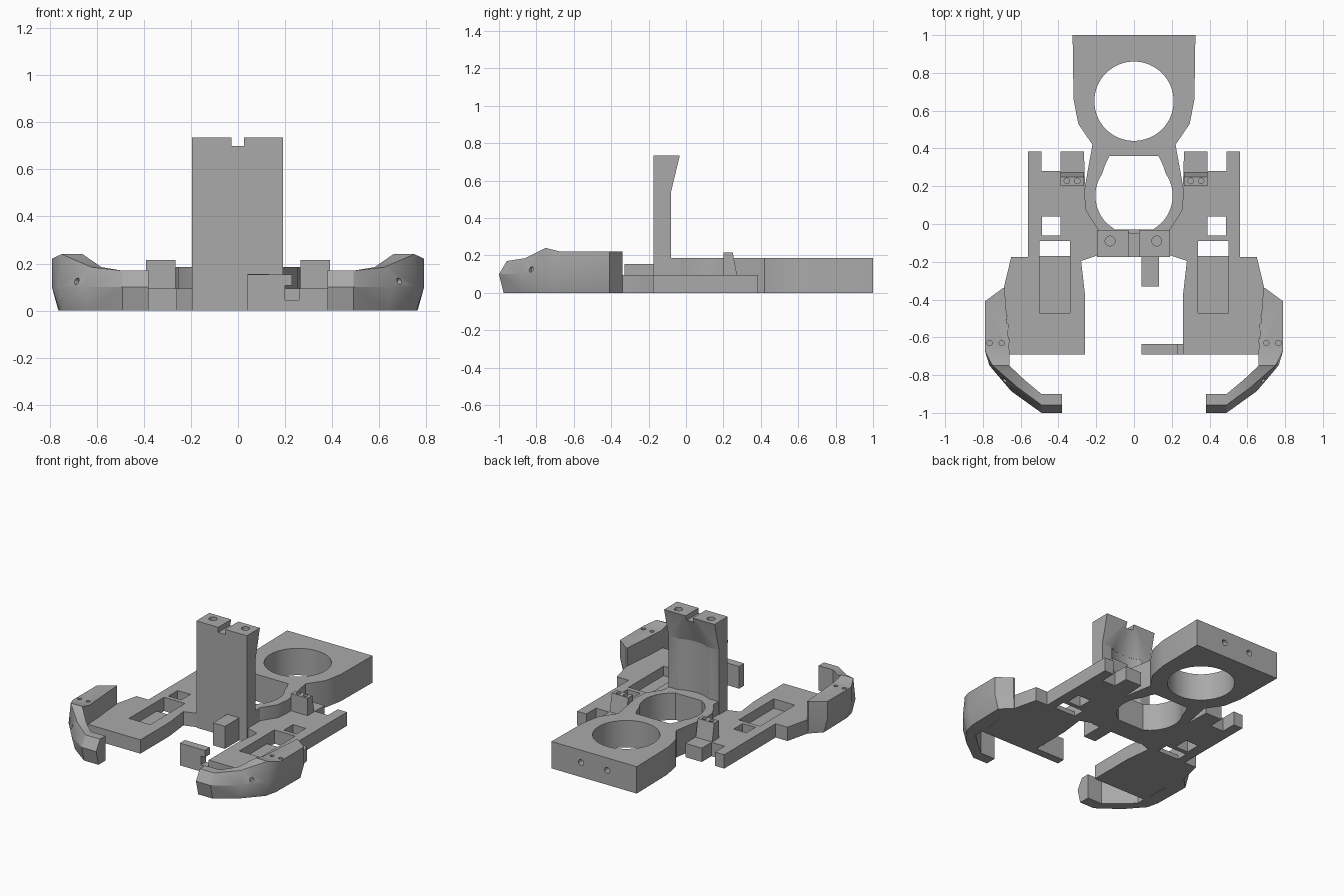
import bpy, bmesh, math
from mathutils import Vector

cube = bpy.data.objects.get("Cube")
if cube:
    bpy.data.objects.remove(cube, do_unlink=True)

grey = bpy.data.materials.new("plain grey")
grey.use_nodes = True
grey.diffuse_color = (0.4, 0.4, 0.4, 1)
grey.node_tree.nodes["Principled BSDF"].inputs["Base Color"].default_value = (0.4, 0.4, 0.4, 1)


def make(name, bm):
    bmesh.ops.recalc_face_normals(bm, faces=bm.faces)
    mesh = bpy.data.meshes.new(name)
    bm.to_mesh(mesh)
    bm.free()
    mesh.materials.append(grey)
    ob = bpy.data.objects.new(name, mesh)
    bpy.context.collection.objects.link(ob)
    return ob


def loft(name, rings):
    """Skin a row of equal-length closed rings and cap both ends."""
    bm = bmesh.new()
    rows = [[bm.verts.new(p) for p in ring] for ring in rings]
    for a, b in zip(rows, rows[1:]):
        for i in range(len(a)):
            j = (i + 1) % len(a)
            bm.faces.new((a[i], a[j], b[j], b[i]))
    bm.faces.new(rows[0])
    bm.faces.new(rows[-1])
    return make(name, bm)


def plate(name, outline, z0, z1):
    return loft(name, [[(x, y, z) for x, y in outline] for z in (z0, z1)])


def side_profile(name, outline, x0, x1):
    return loft(name, [[(x, y, z) for y, z in outline] for x in (x0, x1)])


def box(name, x0, x1, y0, y1, z0, z1):
    return plate(name, [(x0, y0), (x1, y0), (x1, y1), (x0, y1)], z0, z1)


def rod(center, radius, depth, axis=(0, 0, 1), top=None, sides=24):
    bm = bmesh.new()
    bmesh.ops.create_cone(bm, cap_ends=True, segments=sides, radius1=radius,
                          radius2=radius if top is None else top, depth=depth)
    turn = Vector((0, 0, 1)).rotation_difference(Vector(axis)).to_matrix()
    bmesh.ops.rotate(bm, verts=bm.verts, matrix=turn)
    bmesh.ops.translate(bm, verts=bm.verts, vec=center)
    return make("cutter", bm)


def cut(ob, *cutters):
    for c in cutters:
        mod = ob.modifiers.new("cut", "BOOLEAN")
        mod.operation, mod.solver, mod.object = "DIFFERENCE", "EXACT", c
    result = bpy.data.meshes.new_from_object(
        ob.evaluated_get(bpy.context.evaluated_depsgraph_get()))
    ob.modifiers.clear()
    ob.data = result
    for c in cutters:
        bpy.data.objects.remove(c, do_unlink=True)
    for p in result.polygons:
        p.use_smooth = True
    result.set_sharp_from_angle(angle=math.radians(28))


def both(half):
    return half + [(-x, y) for x, y in reversed(half)]


# Long body with two round openings
half = [(0.19, -0.17), (0.19, -0.03), (0.255, 0.07), (0.265, 0.17),
        (0.22, 0.42), (0.295, 0.53), (0.32, 0.66), (0.325, 1.0)]
body = plate("body", both(half), 0, 0.185)
opening = [(0.13, 0.36), (0.15, 0.32)]
for i in range(13):
    a = math.radians(35 - i * 125 / 12)
    opening.append((0.205 * math.cos(a), 0.15 + 0.205 * math.sin(a)))
opening = [p for p in opening if p[1] > -0.03 and p[0] > 0] + [(0.1, -0.03)]
cut(body, plate("cutter", both(opening), -0.1, 0.3),
    rod((0, 0.65, 0.1), 0.21, 0.5, sides=64),
    *[rod((x, 1, 0.1), 0.02, 0.2, (0, 1, 0)) for x in (-0.1, 0.1)])

# Upright tower with a hollowed back, notch and screw holes
tower = side_profile("tower", [(-0.175, 0), (-0.08, 0), (-0.08, 0.54),
                               (-0.033, 0.735), (-0.175, 0.735)], -0.195, 0.19)
cut(tower, box("cutter", -0.028, 0.026, -0.3, 0.1, 0.7, 0.8),
    rod((0, 0.14, 0.36), 0.25, 0.35, sides=64),
    rod((0, 0.14, 0.634), 0.25, 0.202, top=0.175, sides=64),
    *[rod((x, -0.09, 0.73), 0.026, 0.12) for x in (-0.127, 0.12)])

# Front blocks
box("front_block", 0.04, 0.132, -0.33, -0.17, 0, 0.155)
hook = [(0.04, 0), (0.26, 0), (0.26, 0.045), (0.2, 0.045),
        (0.2, 0.106), (0.23, 0.106), (0.23, 0.153), (0.04, 0.153)]
loft("front_hook", [[(x, y, z) for x, z in hook] for y in (-0.69, -0.635)])

wing_outline = [(0.26, -0.69), (0.66, -0.69), (0.665, -0.56), (0.69, -0.34), (0.65, -0.175),
                (0.56, -0.175), (0.56, 0.385), (0.49, 0.385), (0.49, 0.28), (0.39, 0.28),
                (0.39, 0.385), (0.265, 0.385), (0.255, 0.07), (0.19, -0.02),
                (0.19, -0.165), (0.28, -0.195), (0.26, -0.37)]
# Claw stations: outer x, y, inner x, y, top height, top bevel
stations = [(0.695, -0.34, 0.685, -0.34, 0.22, 0), (0.79, -0.41, 0.68, -0.41, 0.22, 0),
            (0.79, -0.67, 0.66, -0.67, 0.22, 0), (0.765, -0.75, 0.66, -0.75, 0.24, 0.15),
            (0.65, -0.885, 0.58, -0.825, 0.185, 0.4), (0.49, -1, 0.49, -0.9, 0.17, 0.42),
            (0.38, -1, 0.38, -0.9, 0.17, 0.42)]

for side, s in (("left", 1), ("right", -1)):
    # Flat wing with square opening, slot and shallow pocket
    wing = plate(side + "_wing", [(s * x, y) for x, y in wing_outline], 0, 0.095)
    cut(wing, box("cutter", s * 0.39, s * 0.487, -0.06, 0.04, -0.1, 0.2),
        box("cutter", s * 0.34, s * 0.5, -0.17, -0.09, -0.1, 0.2),
        box("cutter", s * 0.34, s * 0.5, -0.47, -0.165, 0.03, 0.2))

    # Curved claw
    rings = []
    for ox, oy, ix, iy, top, bevel in stations:
        outer, inner = Vector((s * ox, oy, 0)), Vector((s * ix, iy, 0))
        foot = outer.lerp(inner, 0.25)
        crown = outer.lerp(inner, bevel)
        rings.append([foot, outer + Vector((0, 0, 0.1)),
                      crown + Vector((0, 0, top)), inner + Vector((0, 0, top)), inner])
    claw = loft(side + "_claw", rings)
    cut(claw, rod((s * 0.7, -0.63, 0.2), 0.014, 0.1), rod((s * 0.765, -0.63, 0.2), 0.014, 0.1),
        rod((s * 0.7, -0.84, 0.125), 0.014, 0.08, (s * 0.78, -0.62, 0)))

    # Sloped lug with two pin holes
    lug = side_profile(side + "_lug", [(0.2, 0.09), (0.275, 0.09), (0.27, 0.11),
                                       (0.25, 0.215), (0.2, 0.215)], s * 0.265, s * 0.39)
    cut(lug, *[rod((s * x, 0.228, 0.2), 0.015, 0.1, sides=16) for x in (0.3, 0.355)])
